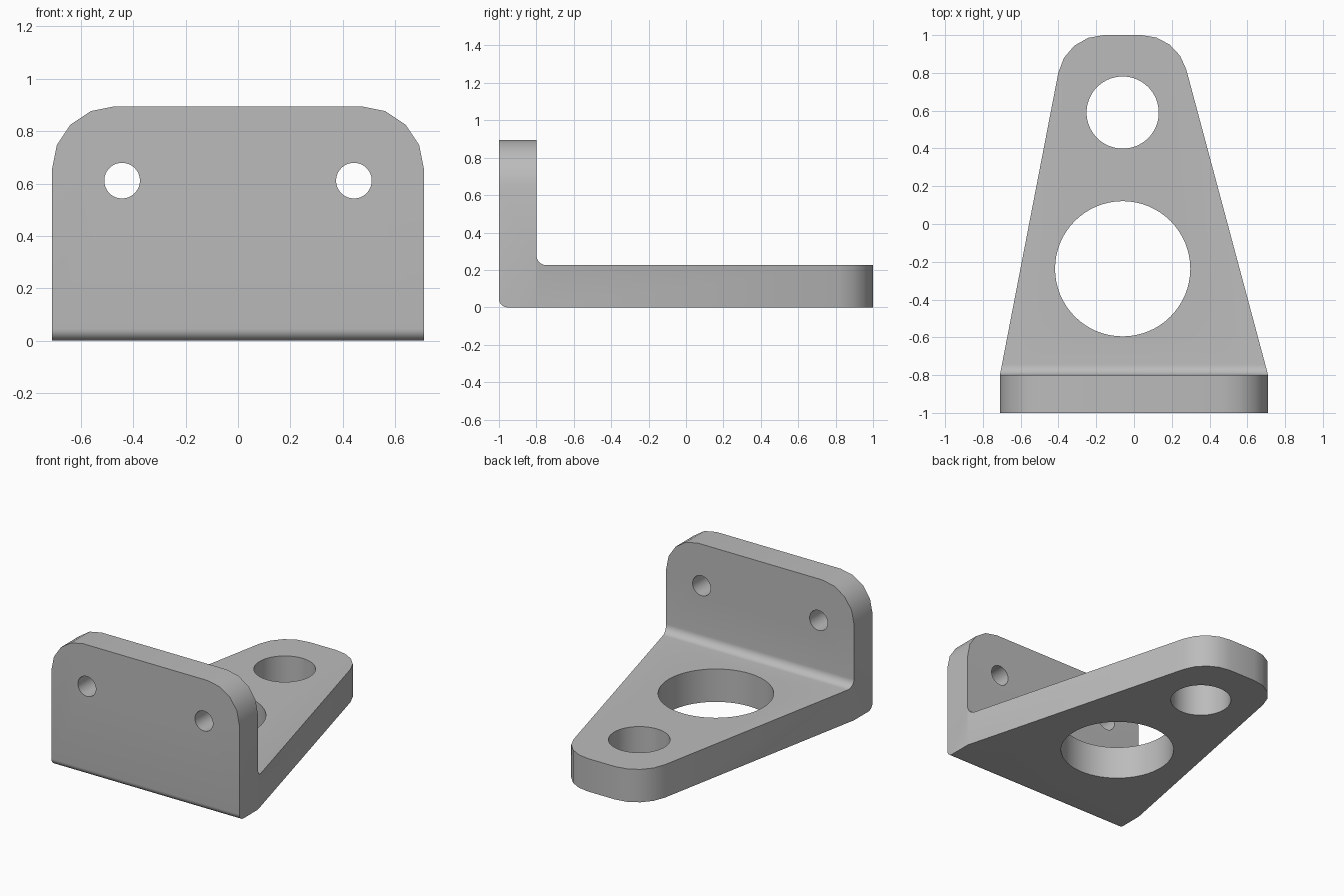
import bpy
import bmesh
from math import cos, sin, radians
from mathutils import Vector

default = bpy.data.objects.get("Cube")
if default:
    bpy.data.objects.remove(default, do_unlink=True)

grey = bpy.data.materials.new("plain grey")
grey.use_nodes = True
grey.diffuse_color = (0.5, 0.5, 0.5, 1)
grey.node_tree.nodes["Principled BSDF"].inputs["Base Color"].default_value = (0.5, 0.5, 0.5, 1)


def arc(cx, cy, r, start, end, steps):
    """Points along a circular arc, angles in degrees."""
    angles = [radians(start + (end - start) * i / steps) for i in range(steps + 1)]
    return [(cx + r * cos(a), cy + r * sin(a)) for a in angles]


def prism(name, outline, axis, low, high):
    """Extrude a 2D outline along x (y,z points), y (x,z) or z (x,y)."""
    place = {"x": lambda p: (low, p[0], p[1]),
             "y": lambda p: (p[0], low, p[1]),
             "z": lambda p: (p[0], p[1], low)}[axis]
    bm = bmesh.new()
    face = bm.faces.new([bm.verts.new(place(p)) for p in outline])
    shift = Vector([high - low if a == axis else 0 for a in "xyz"])
    extruded = bmesh.ops.extrude_face_region(bm, geom=[face])["geom"]
    bmesh.ops.translate(bm, vec=shift,
                        verts=[g for g in extruded if isinstance(g, bmesh.types.BMVert)])
    bmesh.ops.recalc_face_normals(bm, faces=bm.faces)
    mesh = bpy.data.meshes.new(name)
    bm.to_mesh(mesh)
    bm.free()
    mesh.materials.append(grey)
    obj = bpy.data.objects.new(name, mesh)
    bpy.context.collection.objects.link(obj)
    return obj


def cut(target, tool, operation="DIFFERENCE"):
    """Apply a boolean and discard the tool."""
    mod = target.modifiers.new("cut", "BOOLEAN")
    mod.operation = operation
    mod.solver = "EXACT"
    mod.object = tool
    bpy.context.view_layer.objects.active = target
    bpy.ops.object.modifier_apply(modifier=mod.name)
    bpy.data.objects.remove(tool, do_unlink=True)


# L-shaped side profile with rounded bend
profile = ([(1.2, 0), (1.2, 0.225)]
           + arc(-0.745, 0.28, 0.055, 270, 180, 8)
           + [(-0.8, 0.895), (-1, 0.895)]
           + arc(-0.955, 0.045, 0.045, 180, 270, 8))
bracket = prism("angle_bracket", profile, "x", -0.9, 0.9)

# Tapered plan with a rounded, slightly offset tip
plan = ([(-0.71, -1.2), (0.71, -1.2), (0.71, -0.8)]
        + arc(0.04, 0.755, 0.245, 15, 90, 4)
        + arc(-0.16, 0.755, 0.245, 90, 169, 4)
        + [(-0.71, -0.8)])
cut(bracket, prism("plan_cutter", plan, "z", -0.2, 1.2), "INTERSECT")

# Rounded upper corners and bolt holes of the upright plate
corner = [Vector(p) for p in arc(0.47, 0.655, 0.24, 0, 90, 4)]
corner[0] += corner[0] - corner[1]
corner[-1] += corner[-1] - corner[-2]
corner.append(Vector((1.1, 1.1)))
for side in (-1, 1):
    mirrored = [(side * p.x, p.y) for p in corner]
    cut(bracket, prism("corner_cutter", mirrored, "y", -1.2, -0.6))
    hole = arc(side * 0.4425, 0.611, 0.068, 0, 360, 48)[:-1]
    cut(bracket, prism("bolt_hole_cutter", hole, "y", -1.2, -0.6))

# Large and small holes through the base plate
for y, r in ((-0.237, 0.358), (0.59, 0.191)):
    hole = arc(-0.06, y, r, 0, 360, 64)[:-1]
    cut(bracket, prism("base_hole_cutter", hole, "z", -0.2, 0.5))

bpy.ops.object.select_all(action="DESELECT")
bracket.select_set(True)
bpy.context.view_layer.objects.active = bracket
bpy.ops.object.shade_smooth_by_angle(angle=radians(30))
